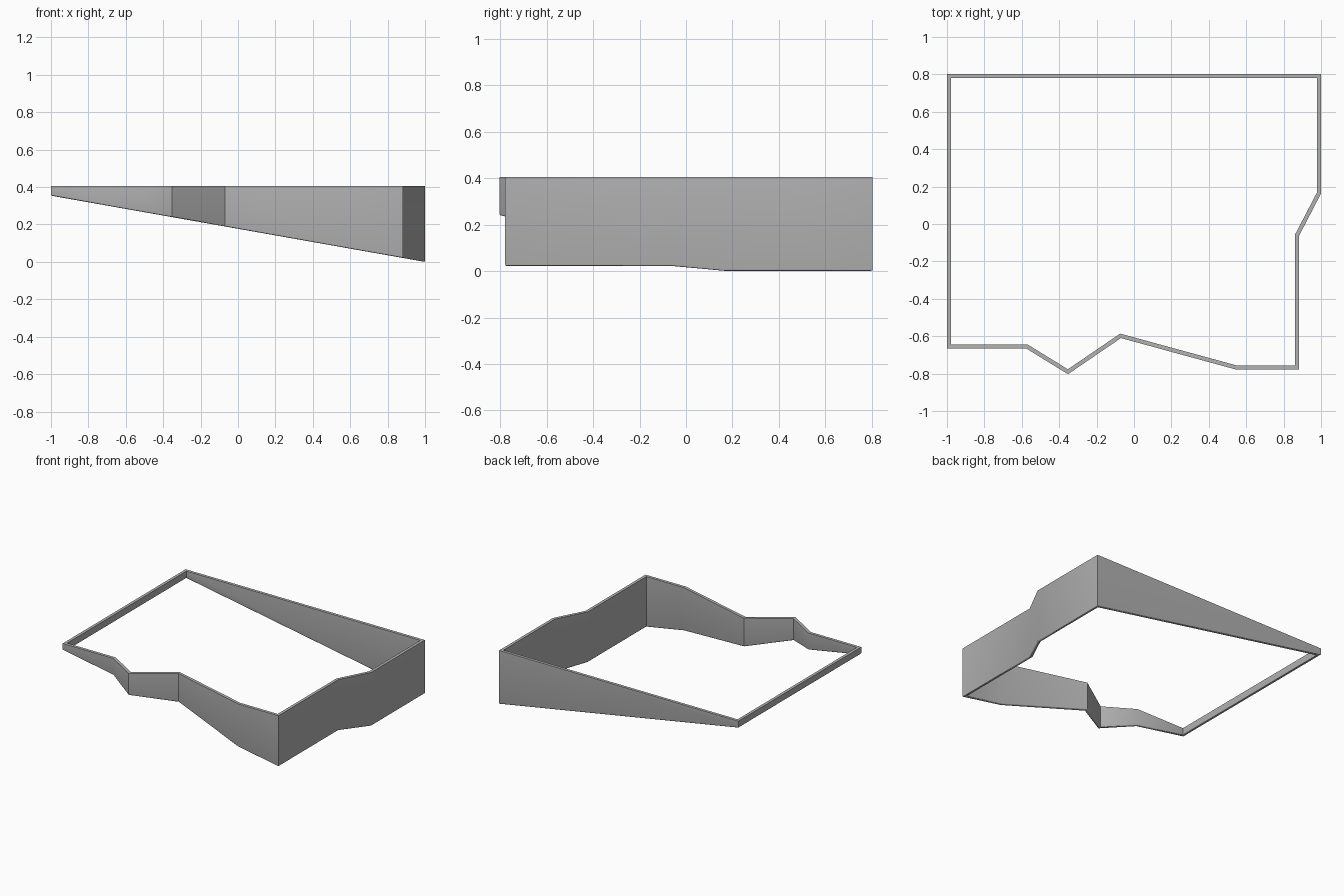
import bpy, bmesh, math
from mathutils import Vector

cube = bpy.data.objects.get("Cube")
if cube:
    bpy.data.objects.remove(cube)

TOP = 0.405
THICKNESS = 0.022

# Outer outline of the wall, counter-clockwise from above
OUTLINE = [Vector(p) for p in (
    (-1, -0.665), (-0.577, -0.665), (-0.353, -0.803), (-0.07, -0.61),
    (0.545, -0.778), (0.883, -0.778), (0.883, -0.062), (1, 0.163),
    (1, 0.803), (-1, 0.803))]


def inset(points, distance):
    """Mitred inward offset of a closed outline."""
    result = []
    for i, p in enumerate(points):
        a = (p - points[i - 1]).normalized()
        b = (points[(i + 1) % len(points)] - p).normalized()
        na, nb = Vector((-a.y, a.x)), Vector((-b.y, b.x))
        result.append(p + (na + nb) * distance / (1 + na.dot(nb)))
    return result


def underside(x):
    """Height of the sloping lower edge."""
    return 0.177 * (1 - x)


# Wall colour
grey = bpy.data.materials.new("grey")
grey.use_nodes = True
colour = (0.45, 0.45, 0.45, 1)
grey.diffuse_color = colour
grey.node_tree.nodes["Principled BSDF"].inputs["Base Color"].default_value = colour

# Wall section swept round the outline
bm = bmesh.new()
rings = []
inner = inset(OUTLINE, THICKNESS)
for p, q in zip(OUTLINE, inner):
    corners = ((p, TOP), (p, underside(p.x)), (q, underside(q.x)), (q, TOP))
    rings.append([bm.verts.new((c.x, c.y, z)) for c, z in corners])
for i, ring in enumerate(rings):
    following = rings[(i + 1) % len(rings)]
    for j in range(4):
        k = (j + 1) % 4
        bm.faces.new((ring[j], ring[k], following[k], following[j]))
bmesh.ops.recalc_face_normals(bm, faces=bm.faces)

# Rounded lower edges
lower = [bm.edges.get((rings[i - 1][j], rings[i][j]))
         for i in range(len(rings)) for j in (1, 2)]
bmesh.ops.bevel(bm, geom=lower, offset=0.007, segments=3, profile=0.5,
                affect='EDGES')

mesh = bpy.data.meshes.new("sloping_wall")
bm.to_mesh(mesh)
bm.free()
mesh.materials.append(grey)
wall = bpy.data.objects.new("sloping_wall", mesh)
bpy.context.collection.objects.link(wall)

bpy.ops.object.select_all(action='DESELECT')
wall.select_set(True)
bpy.context.view_layer.objects.active = wall
bpy.ops.object.shade_smooth_by_angle(angle=math.radians(35))
